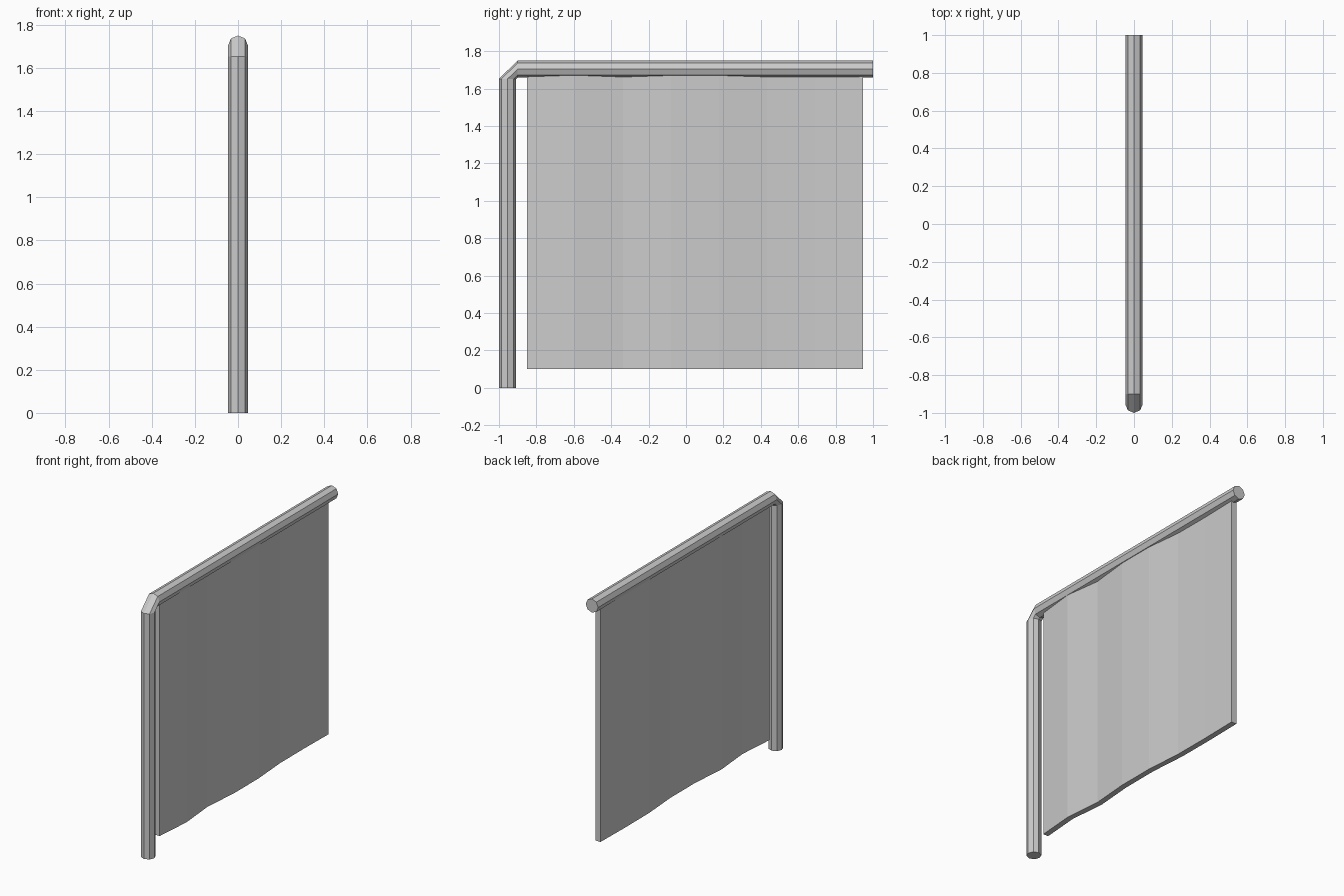
import bpy, bmesh, math
from mathutils import Vector

cube = bpy.data.objects.get("Cube")
if cube:
    bpy.data.objects.remove(cube, do_unlink=True)

grey = bpy.data.materials.new("plain_grey")
grey.use_nodes = True
grey.diffuse_color = (0.6, 0.6, 0.6, 1)
grey.node_tree.nodes["Principled BSDF"].inputs["Base Color"].default_value = (0.6, 0.6, 0.6, 1)


def loft(name, rings):
    """Skin a row of equal rings of points and cap both ends."""
    bm = bmesh.new()
    loops = [[bm.verts.new(p) for p in ring] for ring in rings]
    n = len(loops[0])
    for a, b in zip(loops, loops[1:]):
        for i in range(n):
            j = (i + 1) % n
            bm.faces.new((a[i], a[j], b[j], b[i]))
    bm.faces.new(loops[0])
    bm.faces.new(loops[-1])
    bmesh.ops.recalc_face_normals(bm, faces=bm.faces)
    mesh = bpy.data.meshes.new(name)
    bm.to_mesh(mesh)
    bm.free()
    mesh.materials.append(grey)
    obj = bpy.data.objects.new(name, mesh)
    bpy.context.collection.objects.link(obj)
    return obj


# Bent octagonal pole: upright post, chamfered corner, horizontal arm
RADIUS, SIDES = 0.046, 8
POST_Y, ARM_Z = -1 + RADIUS, 1.75 - RADIUS


def octagon(centre, outward):
    ring = []
    for i in range(SIDES):
        a = math.tau * i / SIDES
        ring.append(Vector(centre) + RADIUS * (Vector((math.sin(a), 0, 0)) + math.cos(a) * Vector(outward)))
    return ring


front, up = (0, -1, 0), (0, 0, 1)
loft("bent_pole", [
    octagon((0, POST_Y, 0), front),
    octagon((0, POST_Y, 1.652), front),
    octagon((0, -0.9, ARM_Z), up),
    octagon((0, 1, ARM_Z), up),
])

# Gently rippled cloth panel hanging from the arm
THICK, BOTTOM, TOP = 0.038, 0.1, 1.7
START, END = -0.85, 0.945
ripple = [0.012, 0.032, 0.009, 0.029, 0.029, 0.010, 0.009, 0.013]
panel = []
for i, x in enumerate(ripple):
    y = START + (END - START) * i / (len(ripple) - 1)
    panel.append([(x, y, BOTTOM), (x, y, TOP), (x - THICK, y, TOP), (x - THICK, y, BOTTOM)])
loft("cloth_panel", panel)
